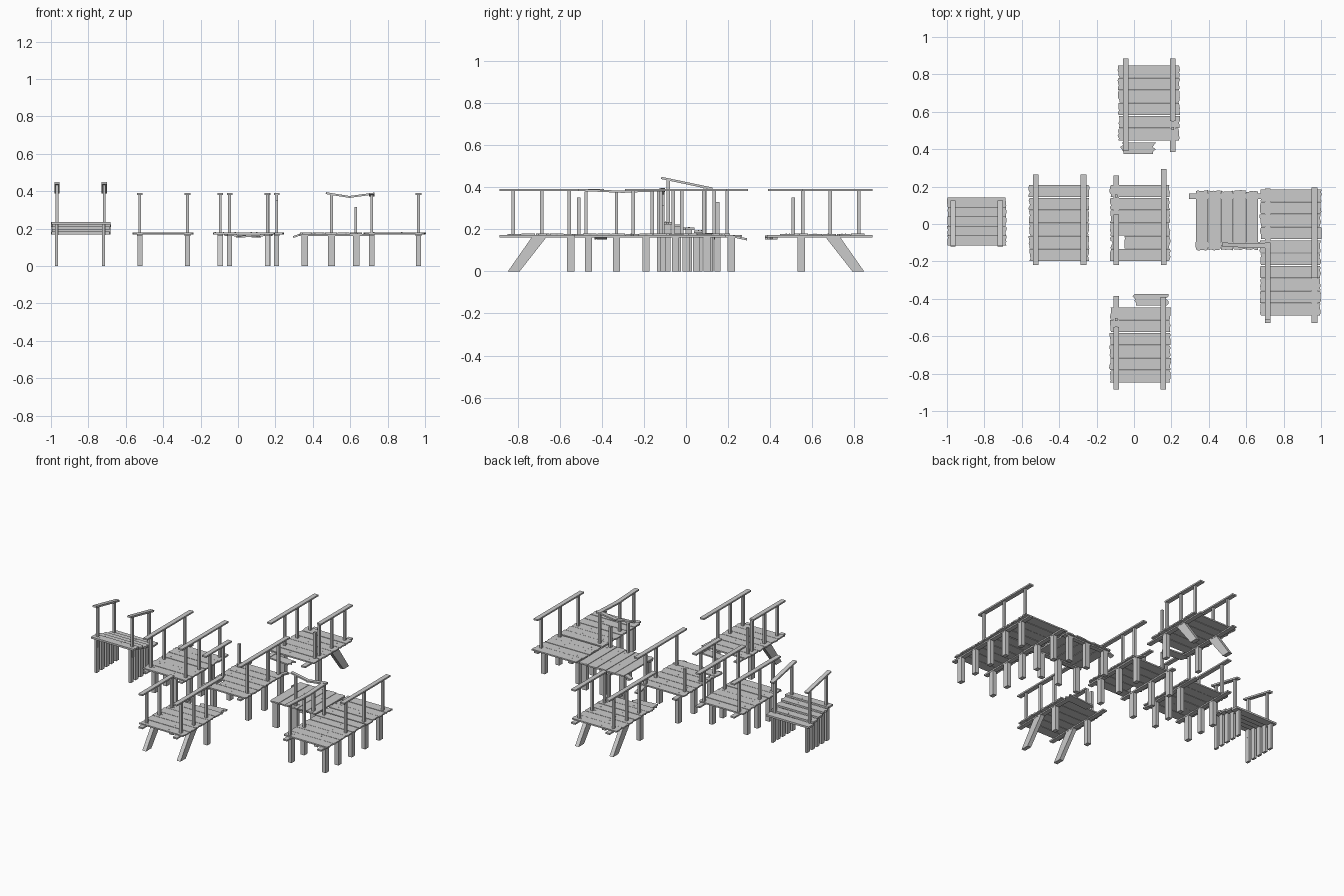
import bpy, bmesh, math, random
from mathutils import Vector

if "Cube" in bpy.data.objects:
    bpy.data.objects.remove(bpy.data.objects["Cube"])
random.seed(4)


def finish(name, bm):
    bmesh.ops.recalc_face_normals(bm, faces=bm.faces)
    me = bpy.data.meshes.new(name)
    bm.to_mesh(me)
    bm.free()
    ob = bpy.data.objects.new(name, me)
    bpy.context.collection.objects.link(ob)
    return ob


def prism(name, pts, offset):
    """Closed outline of 3D points extruded along an offset."""
    bm = bmesh.new()
    f = bm.faces.new([bm.verts.new(p) for p in pts])
    r = bmesh.ops.extrude_face_region(bm, geom=[f])
    bmesh.ops.translate(bm, vec=offset, verts=[v for v in r['geom'] if isinstance(v, bmesh.types.BMVert)])
    return finish(name, bm)


def box(name, x, y, z0, z1, sx, sy):
    pts = [(x + a * sx / 2, y + b * sy / 2, z0) for a, b in ((-1, -1), (1, -1), (1, 1), (-1, 1))]
    return prism(name, pts, (0, 0, z1 - z0))


def beam(name, p, q, w=0.03, t=0.01):
    """Flat timber between two points, possibly sloping."""
    p, q = Vector(p), Vector(q)
    side = (q - p).cross(Vector((0, 0, 1))).normalized()
    up = side.cross((q - p).normalized())
    pts = [p + side * a * w / 2 + up * b * t / 2 for a, b in ((-1, -1), (1, -1), (1, 1), (-1, 1))]
    return prism(name, pts, q - p)


def plank(name, a0, a1, b0, b1, top=0.18, t=0.009, along='x', drop=0.0, rough=0.008):
    """Board with splintered ends; a runs along the grain, drop tilts its start."""
    n = 5
    left, right = [], []
    for i in range(n + 1):
        b = b0 + (b1 - b0) * i / n
        right.append((a1 - random.random() * rough, b))
        left.append((a0 + random.random() * rough, b))
    pts = []
    for a, b in right + left[::-1]:
        z = top - t - drop * (a1 - a) / (a1 - a0)
        pts.append((a, b, z) if along == 'x' else (b, a, z))
    ob = prism(name, pts, (0, 0, t))
    # nail heads near both ends
    if drop == 0:
        for a in (a0 + 0.16 * (a1 - a0), a0 + 0.62 * (a1 - a0)):
            b = b0 + (b1 - b0) * random.uniform(0.3, 0.7)
            x, y = (a, b) if along == 'x' else (b, a)
            box('nail', x, y, top - 0.002, top + 0.001, 0.007, 0.005)
    return ob


def deck(x0, x1, y0, y1, n, along='x'):
    lo, hi = (y0, y1) if along == 'x' else (x0, x1)
    a0, a1 = (x0, x1) if along == 'x' else (y0, y1)
    s = (hi - lo) / n
    for i in range(n):
        plank('deck_plank', a0 - random.random() * 0.005, a1 + random.random() * 0.005,
              lo + i * s + 0.0015, lo + (i + 1) * s - 0.0015, 0.18 - random.random() * 0.002, along=along)


def leg(x, y, sx=0.027, sy=0.035, h=0.166):
    return box('leg', x, y, 0, h, sx, sy)


def post(x, y, top=0.383):
    return box('rail_post', x, y, 0.166, top, 0.015, 0.016)


def rail(x, y0, y1, z0=0.386, z1=0.386):
    return beam('hand_rail', (x, y0, z0), (x, y1, z1))


def joist(x, y0, y1):
    return beam('joist', (x, y0, 0.167), (x, y1, 0.167))


# straight deck with two full rails
deck(-0.56, -0.24, -0.2, 0.21, 6)
for x in (-0.525, -0.27):
    joist(x, -0.22, 0.265)
    rail(x, -0.22, 0.265)
    for y in (-0.16, -0.02, 0.195):
        post(x, y)
    for y in (-0.12, 0.0, 0.11):
        leg(x, y)

# straight deck with a broken rail and a gap in one plank
s = 0.41 / 6
for i in range(6):
    plank('deck_plank', -0.055 if i == 1 else -0.13, 0.195, -0.2 + i * s + 0.0015, -0.2 + (i + 1) * s - 0.0015)
plank('broken_plank_end', -0.13, -0.08, -0.13, -0.065, rough=0.02)
joist(-0.095, -0.22, 0.26)
joist(0.16, -0.22, 0.22)
beam('sagging_joist_end', (0.16, 0.22, 0.167), (0.16, 0.29, 0.152))
rail(-0.095, -0.22, 0.05)
rail(0.16, -0.22, 0.295)
for y in (-0.16, -0.02):
    post(-0.095, y)
post(-0.095, 0.15, 0.33)
for y in (-0.13, 0.085, 0.195):
    post(0.16, y)
for x in (-0.095, 0.16):
    for y in (-0.12, 0.05, 0.215):
        leg(x, y)


# end decks on slanted legs; the rear one is the front one turned half round
def end_deck():
    before = set(bpy.data.objects)
    deck(-0.13, 0.195, -0.85, -0.445, 6)
    plank('fallen_plank', -0.015, 0.195, -0.435, -0.375, 0.172, drop=0.012, rough=0.03)
    for x, end in ((-0.095, -0.55), (0.157, -0.39)):
        joist(x, -0.885, -0.385)
        rail(x, -0.885, end)
        for y in (-0.82, -0.685, -0.555):
            post(x, y)
        leg(x, -0.547)
        prism('slanted_leg', [(x - 0.0135, y, z) for y, z in
              ((-0.846, 0), (-0.79, 0), (-0.66, 0.166), (-0.73, 0.166))], (0.027, 0, 0))
    post(-0.095, -0.51, 0.35)
    return set(bpy.data.objects) - before


end_deck()
for ob in end_deck():
    ob.rotation_euler.z = math.pi
    ob.location.x = 0.112

# corner: side deck with planks running front to back
deck(0.33, 0.665, -0.14, 0.178, 5, 'y')
beam('joist', (0.33, 0.148, 0.167), (0.68, 0.148, 0.167))
beam('joist', (0.33, -0.11, 0.167), (0.70, -0.11, 0.167))
beam('sagging_joist_end', (0.295, 0.148, 0.155), (0.335, 0.148, 0.17))
for x in (0.358, 0.5, 0.633):
    for y in (-0.11, 0.15):
        leg(x, y, 0.035, 0.027)
beam('sagging_rail', (0.47, -0.11, 0.39), (0.60, -0.115, 0.369), 0.022)
beam('sagging_rail', (0.59, -0.115, 0.369), (0.73, -0.115, 0.388), 0.026)
post(0.5, -0.11)
post(0.63, -0.11, 0.315)

# corner: long right deck in two sections
deck(0.675, 1.0, -0.082, 0.185, 4)
deck(0.675, 1.0, -0.49, -0.088, 6)
for x in (0.715, 0.965):
    joist(x, -0.53, 0.19)
    for y in (-0.463, -0.33, -0.19, -0.05, 0.1):
        leg(x, y)
rail(0.715, -0.51, -0.3, 0.387, 0.378)
rail(0.715, -0.3, -0.1, 0.378, 0.386)
rail(0.965, -0.51 + 0.22, 0.195)
for y in (-0.475, -0.33, -0.12):
    post(0.715, y, 0.38)
for y in (-0.25, -0.06, 0.135):
    post(0.965, y)

# ramp steps with sloping rails
for i in range(5):
    y = 0.115 - i * 0.051
    top = 0.182 + i * 0.0133
    plank('step_plank', -1.0, -0.68, y - 0.025, y + 0.027, top, 0.012)
    for x in (-0.97, -0.72):
        leg(x, y, 0.016, 0.03, top - 0.012)
for x in (-0.968, -0.715):
    beam('ramp_rail', (x, -0.118, 0.444), (x, 0.125, 0.393), 0.027, 0.011)
    post(x, -0.085, 0.434)
    post(x, 0.09, 0.398)
